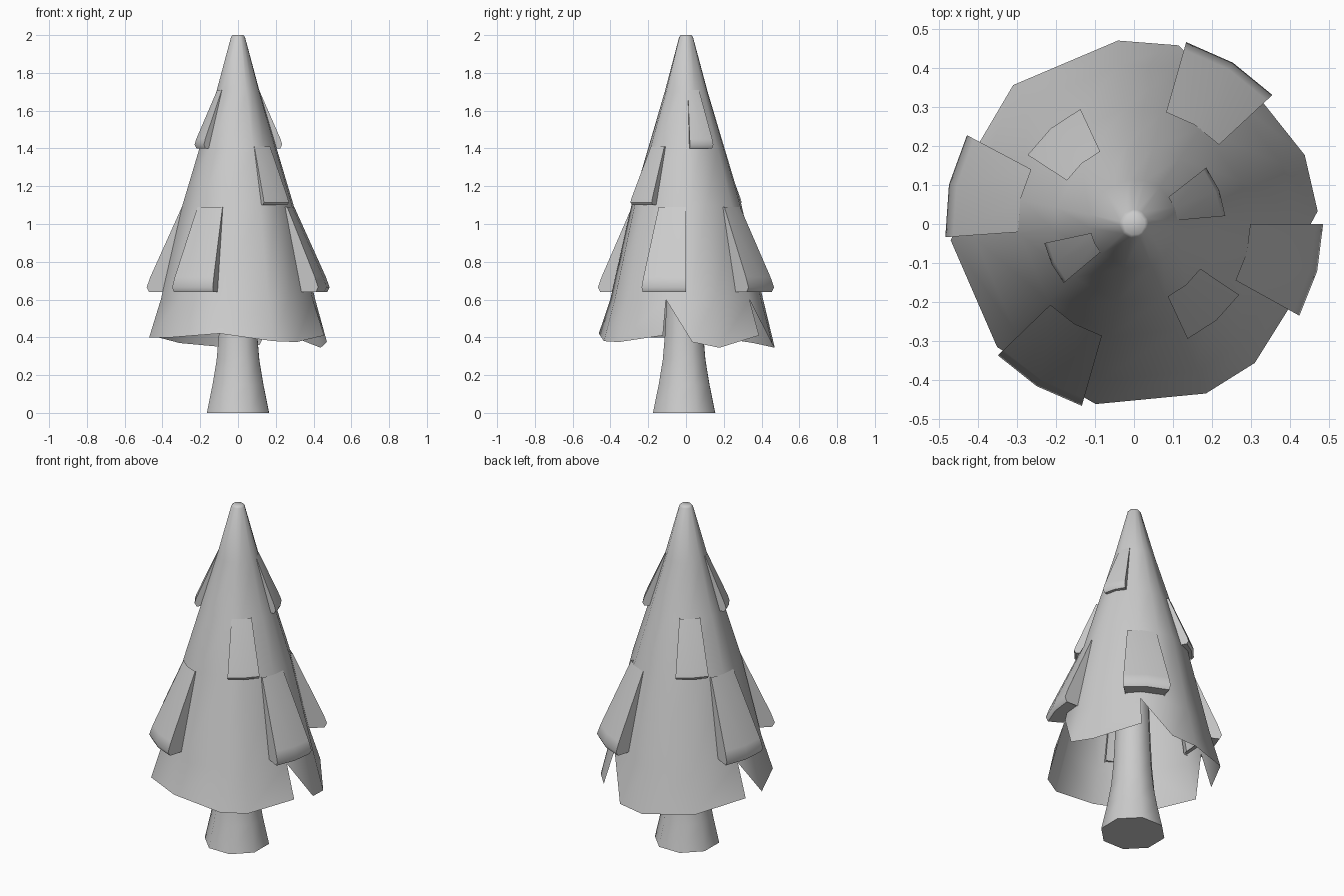
import bpy, bmesh, math

cube = bpy.data.objects.get("Cube")
if cube:
    bpy.data.objects.remove(cube, do_unlink=True)

grey = bpy.data.materials.new("plain grey")
grey.use_nodes = True
colour = (0.6, 0.6, 0.6, 1)
grey.diffuse_color = colour
grey.node_tree.nodes["Principled BSDF"].inputs["Base Color"].default_value = colour


def polar(angle, radius, z, y=0):
    a = math.radians(angle)
    return (radius * math.cos(a), radius * math.sin(a) + y, z)


def finish(bm, name, sharp=50):
    bmesh.ops.recalc_face_normals(bm, faces=bm.faces)
    mesh = bpy.data.meshes.new(name)
    bm.to_mesh(mesh)
    bm.free()
    mesh.materials.append(grey)
    obj = bpy.data.objects.new(name, mesh)
    bpy.context.collection.objects.link(obj)
    bpy.ops.object.select_all(action='DESELECT')
    obj.select_set(True)
    bpy.context.view_layer.objects.active = obj
    bpy.ops.object.shade_smooth_by_angle(angle=math.radians(sharp))
    return obj


def lathe(bm, angles, profile, y=0):
    """Closed rings joined by quads; returns the rings."""
    rings = [[bm.verts.new(polar(a, r, z, y)) for a in angles] for r, z in profile]
    n = len(angles)
    for low, high in zip(rings, rings[1:]):
        for i in range(n):
            j = (i + 1) % n
            bm.faces.new((low[i], low[j], high[j], high[i]))
    return rings


# Flared trunk, closed at both ends
bm = bmesh.new()
rings = lathe(bm, [22 + 45 * i for i in range(8)],
              [(0.178, 0), (0.145, 0.15), (0.122, 0.28), (0.109, 0.42), (0.1, 0.6), (0.09, 0.85)], -0.01)
bm.faces.new(rings[0])
bm.faces.new(rings[-1])
finish(bm, "trunk")

# Foliage cone with a ragged skirt in three sheets
cone = [(0.41, 0.6), (0.295, 1.1), (0.205, 1.4), (0.115, 1.7), (0.037, 1.99), (0.028, 2.0)]
hem = {345: 0.41, 4: 0.375, 22: 0.345, 55: 0.41, 76: 0.36, 95: 0.345, 131: 0.37,
       168: 0.41, 185: 0.4, 222: 0.4, 258: 0.42, 293: 0.38, 311: 0.375}
slits = (345, 55, 168)
angles = list(hem)
bm = bmesh.new()
rings = lathe(bm, angles, cone)
bm.faces.new(rings[-1])
top = rings[0]
bottom = [bm.verts.new(polar(a, 0.472, z)) for a, z in hem.items()]
for i, a in enumerate(angles):
    j = (i + 1) % len(angles)
    if a in slits:
        # each slit leaves one upright edge and one slanted edge
        bm.faces.new((top[i], bottom[j], top[j]))
    else:
        bm.faces.new((bottom[i], bottom[j], top[j], top[i]))
finish(bm, "foliage_cone")


def bough(name, start, end, rows):
    """Raised flap: rows of (inner radius, outer radius, z) from the top down."""
    bm = bmesh.new()
    mid = (start + end) / 2
    grid = []
    for inner, outer, z in rows:
        grid.append([bm.verts.new(polar(a, r, z)) for a, r in
                     ((start, inner), (start, outer), (mid, outer), (end, outer), (end, inner))])
    for up, down in zip(grid, grid[1:]):
        for k in range(4):
            bm.faces.new((up[k], down[k], down[k + 1], up[k + 1]))
    finish(bm, name)


# Boughs in three tiers: each swells outward, then curls under to the cone
low = [(0.27, 0.298, 1.09), (0.36, 0.465, 0.72), (0.37, 0.485, 0.665), (0.375, 0.472, 0.64), (0.37, 0.38, 0.65)]
middle = [(0.18, 0.205, 1.41), (0.25, 0.317, 1.14), (0.255, 0.325, 1.115), (0.26, 0.315, 1.1), (0.25, 0.26, 1.105)]
high = [(0.09, 0.112, 1.71), (0.17, 0.226, 1.45), (0.175, 0.235, 1.42), (0.18, 0.225, 1.4), (0.17, 0.18, 1.405)]
for name, start, end, rows in (
        ("low_bough_front_left", -29, 0, low), ("low_bough_back_left", 43, 74, low),
        ("low_bough_right", 152, 184, low), ("low_bough_front_right", 224, 254, low),
        ("middle_bough_front", -65, -34, middle), ("middle_bough_back", 115, 147, middle),
        ("top_bough_left", 5, 38, high), ("top_bough_right", 192, 220, high)):
    bough(name, start, end, rows)
